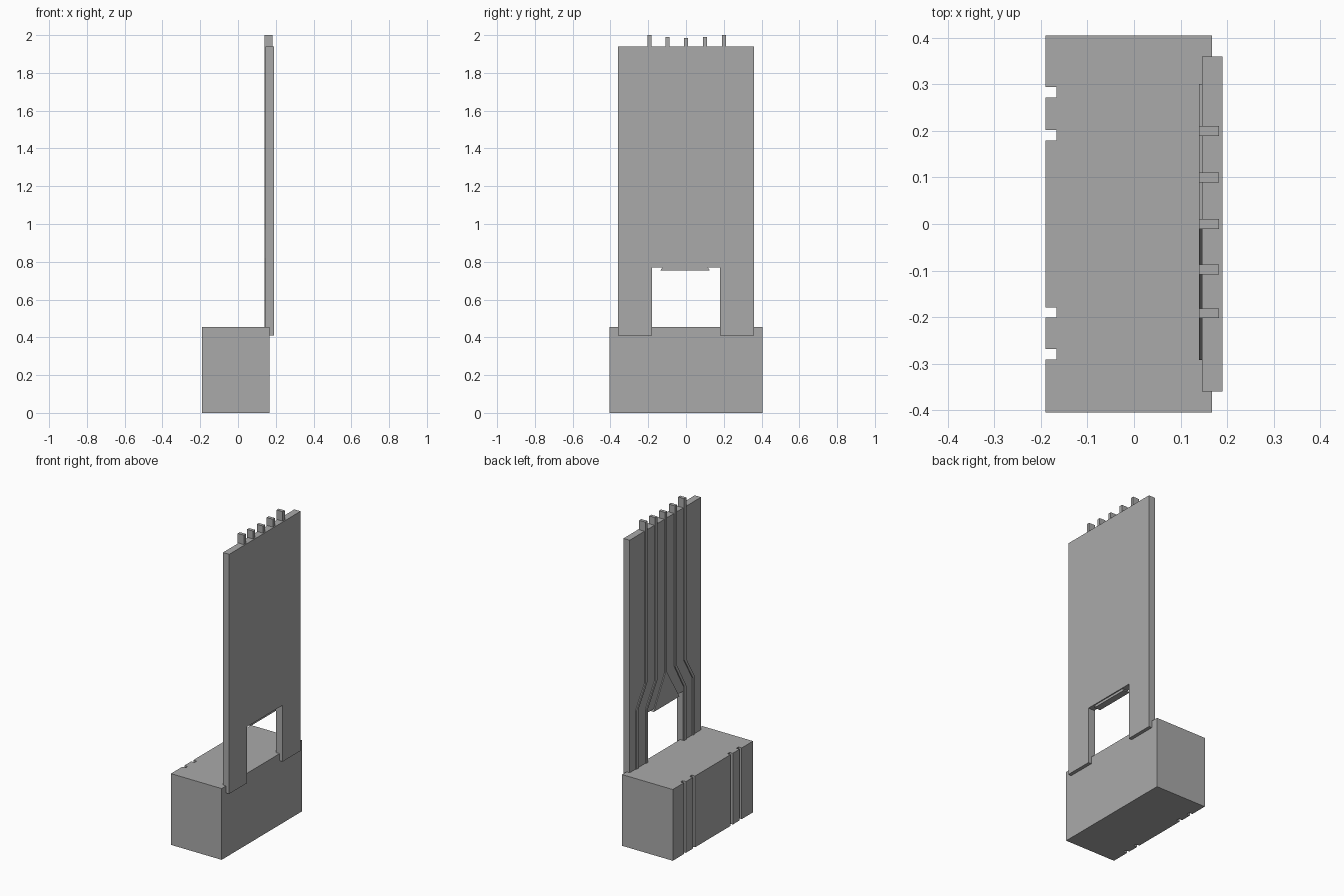
import bpy
import bmesh

cube = bpy.data.objects.get("Cube")
if cube:
    bpy.data.objects.remove(cube, do_unlink=True)

grey = bpy.data.materials.new("plain_grey")
grey.use_nodes = True
COLOUR = (0.4, 0.4, 0.4, 1)
grey.diffuse_color = COLOUR
grey.node_tree.nodes["Principled BSDF"].inputs["Base Color"].default_value = COLOUR


def prism(name, outline, axis, low, high):
    """Extrude a flat outline along x (outline in y, z) or z (outline in x, y)."""
    bm = bmesh.new()
    place = (lambda a, b: (low, a, b)) if axis == "x" else (lambda a, b: (a, b, low))
    face = bm.faces.new([bm.verts.new(place(a, b)) for a, b in outline])
    grown = bmesh.ops.extrude_face_region(bm, geom=[face])["geom"]
    shift = (high - low, 0, 0) if axis == "x" else (0, 0, high - low)
    bmesh.ops.translate(bm, vec=shift, verts=[v for v in grown if isinstance(v, bmesh.types.BMVert)])
    bmesh.ops.recalc_face_normals(bm, faces=bm.faces)
    mesh = bpy.data.meshes.new(name)
    bm.to_mesh(mesh)
    bm.free()
    mesh.materials.append(grey)
    obj = bpy.data.objects.new(name, mesh)
    bpy.context.collection.objects.link(obj)
    return obj


# Base block with four full-height grooves in its -x side
side, inner, depth = -0.19, 0.168, 0.405
groove_floor, half_groove = -0.167, 0.011
outline = [(inner, depth), (inner, -depth), (side, -depth)]
for y in (-0.28, -0.19, 0.191, 0.283):
    outline += [(side, y - half_groove), (groove_floor, y - half_groove),
                (groove_floor, y + half_groove), (side, y + half_groove)]
outline.append((side, depth))
prism("base_block", outline, "z", 0, 0.455)

# Upright panel on two legs
foot, arch, top = 0.41, 0.77, 1.94
prism("upright_panel",
      [(-0.36, foot), (-0.18, foot), (-0.18, arch), (0.18, arch),
       (0.18, foot), (0.36, foot), (0.36, top), (-0.36, top)],
      "x", 0.146, 0.19)

# Raised strips running up the panel and ending in pins
TRACK = (0.14, 0.183)
half = 0.0105
strips = {
    "outer_left_strip": (0.2, 0.29, 0.97, 0.83, 2.0),
    "inner_left_strip": (0.1, 0.192, 0.945, 0.80, 1.99),
    "inner_right_strip": (-0.098, -0.192, 0.965, 0.80, 1.99),
    "outer_right_strip": (-0.192, -0.282, 0.97, 0.82, 2.0),
}
for name, (y_top, y_foot, bend_high, bend_low, tip) in strips.items():
    path = [(y_foot, foot), (y_foot, bend_low), (y_top, bend_high), (y_top, tip)]
    outline = [(y - half, z) for y, z in path] + [(y + half, z) for y, z in reversed(path)]
    prism(name, outline, "x", *TRACK)

# Middle strip flares out above the opening
prism("middle_strip",
      [(-0.135, 0.755), (0.125, 0.755), (half, 0.955), (half, 1.985),
       (-half, 1.985), (-half, 0.955)],
      "x", *TRACK)
